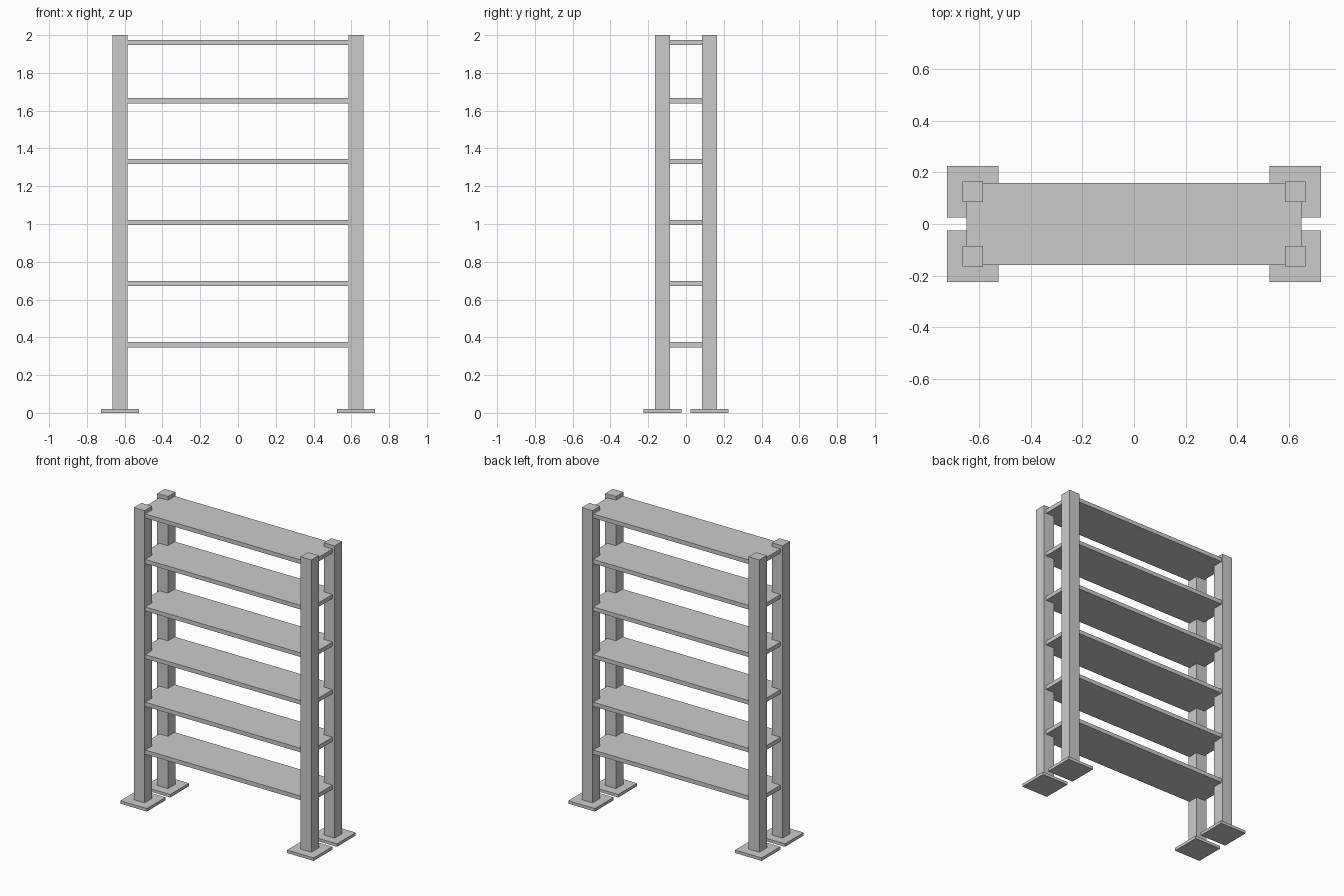
import bpy

if "Cube" in bpy.data.objects:
    bpy.data.objects.remove(bpy.data.objects["Cube"])


def box(name, center, size):
    bpy.ops.mesh.primitive_cube_add(size=1, location=center)
    ob = bpy.context.object
    ob.name = name
    ob.scale = size
    bpy.ops.object.transform_apply(location=False, rotation=False, scale=True)
    return ob


POST_X, POST_Y = 0.625, 0.125
POST_W, PLATE_W, PLATE_T = 0.08, 0.2, 0.02
HEIGHT = 2.0

# Four corner posts, each standing on a square foot plate
for sx, side in ((-1, "left"), (1, "right")):
    for sy, depth in ((-1, "front"), (1, "back")):
        x, y = sx * POST_X, sy * POST_Y
        box(f"foot_plate_{depth}_{side}", (x, y, PLATE_T / 2),
            (PLATE_W, PLATE_W, PLATE_T))
        box(f"post_{depth}_{side}", (x, y, (HEIGHT + PLATE_T) / 2),
            (POST_W, POST_W, HEIGHT - PLATE_T))

# Six shelves let into the posts; the top one sits slightly closer
for i, z in enumerate((0.361, 0.685, 1.008, 1.331, 1.653, 1.961)):
    box(f"shelf_{i + 1}", (0, 0, z), (1.298, 0.316, 0.028))
